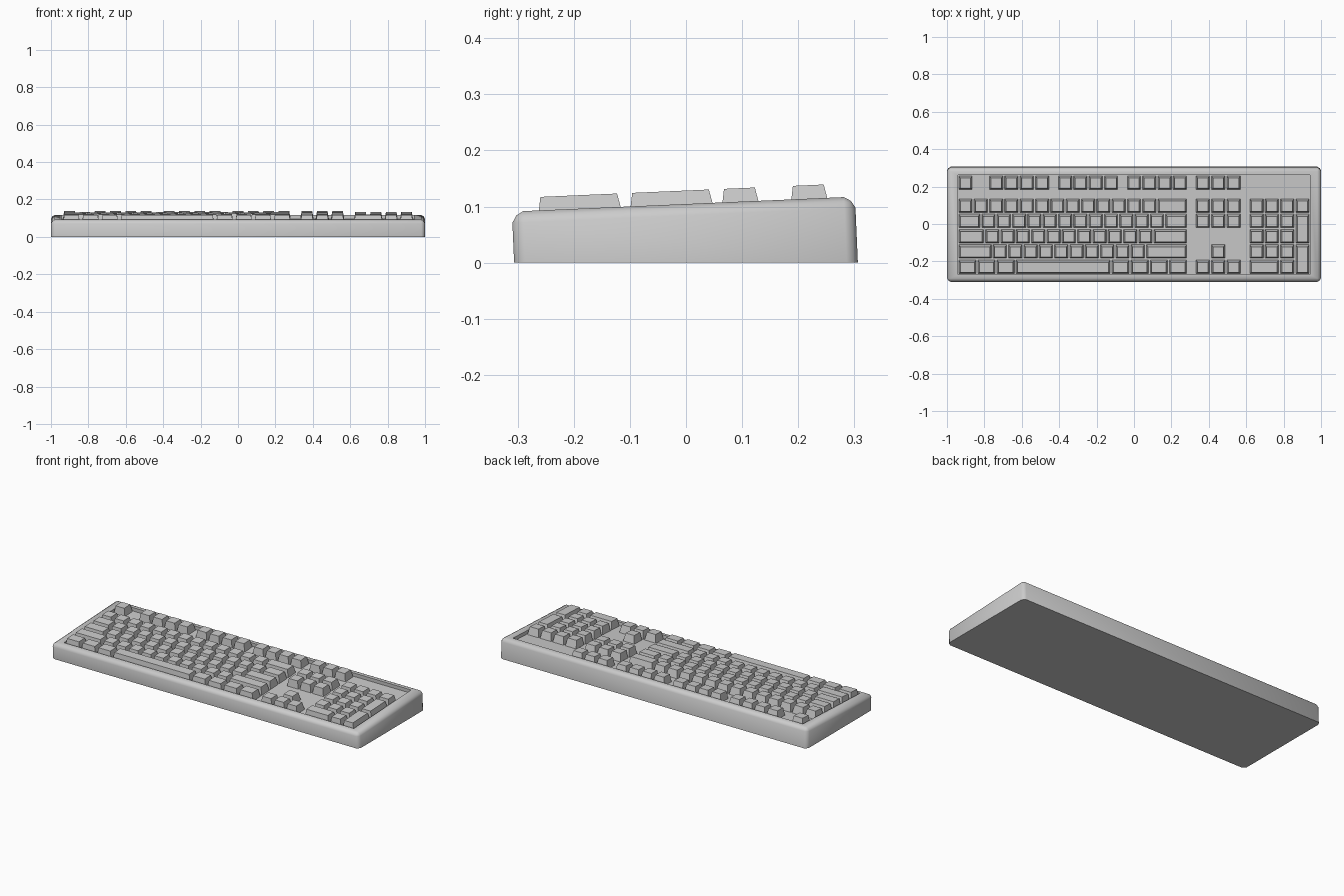
import bpy, bmesh, math
from mathutils import Matrix, Vector

if "Cube" in bpy.data.objects:
    bpy.data.objects.remove(bpy.data.objects["Cube"])

U = 0.0819                      # key pitch
TOP, FLOOR, KEY_TOP = 0.1045, 0.084, 0.1285
TILT = Matrix.Rotation(math.radians(2.5), 4, 'X')
X0, Y0 = -11.5 * U, 3.25 * U    # top-left corner of the key well


def finish(bm, name):
    bmesh.ops.recalc_face_normals(bm, faces=bm.faces[:])
    mesh = bpy.data.meshes.new(name)
    bm.to_mesh(mesh)
    bm.free()
    ob = bpy.data.objects.new(name, mesh)
    bpy.context.collection.objects.link(ob)
    return ob


# Case: bevelled block with a sunken well, tilted and cut flat underneath
bm = bmesh.new()
low = -0.06
bmesh.ops.create_cube(bm, size=1, matrix=Matrix.Translation((0, 0, (TOP + low) / 2))
                      @ Matrix.Diagonal((2.0, 0.612, TOP - low, 1)))
edges = [e for e in bm.edges if max(v.co.z for v in e.verts) > 0
         ]
bmesh.ops.bevel(bm, geom=edges, offset=0.02, offset_type='OFFSET', segments=2,
                profile=0.4, affect='EDGES')
top = max((f for f in bm.faces if f.normal.z > 0.99), key=lambda f: f.calc_area())
bmesh.ops.inset_region(bm, faces=[top], thickness=0.01)
for v in top.verts:
    v.co.x = math.copysign(-X0, v.co.x)
    v.co.y = math.copysign(Y0, v.co.y)
well = bmesh.ops.extrude_face_region(bm, geom=[top])['geom']
for v in well:
    if isinstance(v, bmesh.types.BMVert):
        v.co.z = FLOOR
if top.is_valid:
    bmesh.ops.delete(bm, geom=[top], context='FACES_ONLY')
bm.transform(TILT)
cut = bmesh.ops.bisect_plane(bm, geom=bm.verts[:] + bm.edges[:] + bm.faces[:],
                             plane_co=(0, 0, 0), plane_no=(0, 0, 1), clear_inner=True)
rim = [e for e in cut['geom_cut'] if isinstance(e, bmesh.types.BMEdge)]
bmesh.ops.contextual_create(bm, geom=rim)
case = finish(bm, "case")
bpy.context.view_layer.objects.active = case
case.select_set(True)
bpy.ops.object.shade_smooth_by_angle(angle=math.radians(35))


# Keycaps: tapered blocks placed in key units (column, row, width, height)
def keycap(bm, col, row, w=1, h=1):
    xa, xb = X0 + col * U + 0.005, X0 + (col + w) * U - 0.005
    yb, ya = Y0 - row * U - 0.005, Y0 - (row + h) * U + 0.005
    s, front, back = 0.008, 0.007, 0.010
    lo = [(xa, ya), (xb, ya), (xb, yb), (xa, yb)]
    hi = [(xa + s, ya + front), (xb - s, ya + front), (xb - s, yb - back), (xa + s, yb - back)]
    a = [bm.verts.new((x, y, FLOOR)) for x, y in lo]
    b = [bm.verts.new((x, y, KEY_TOP)) for x, y in hi]
    bm.faces.new(a[::-1])
    bm.faces.new(b)
    for i in range(4):
        j = (i + 1) % 4
        bm.faces.new((a[i], a[j], b[j], b[i]))


def key_block(name, keys):
    bm = bmesh.new()
    for k in keys:
        keycap(bm, *k)
    bm.transform(TILT)
    finish(bm, name)


def run(col, row, widths):
    keys = []
    for w in widths:
        keys.append((col, row, w))
        col += w
    return keys


# Function row: escape plus three groups of four
key_block("function_keys", run(0, 0, [1]) + run(2, 0, [1] * 4)
          + run(6.5, 0, [1] * 4) + run(11, 0, [1] * 4))

# Main typing block
rows = [[1] * 13 + [2],
        [1.5] + [1] * 12 + [1.5],
        [1.75] + [1] * 11 + [2.25],
        [2.25] + [1] * 10 + [2.75],
        [1.25] * 3 + [6.25] + [1.25] * 4]
key_block("main_keys", [k for i, r in enumerate(rows) for k in run(0, 1.5 + i, r)])

# Navigation cluster and arrows
key_block("navigation_keys", [k for r in (0, 1.5, 2.5, 5.5) for k in run(15.5, r, [1] * 3)])
key_block("up_arrow_key", [(16.5, 4.5)])

# Number pad with two tall keys and one wide key
pad = run(19, 1.5, [1] * 4) + run(19, 5.5, [2, 1])
for r in (2.5, 3.5, 4.5):
    pad += run(19, r, [1] * 3)
pad += [(22, 2.5, 1, 2), (22, 4.5, 1, 2)]
key_block("number_pad_keys", pad)
